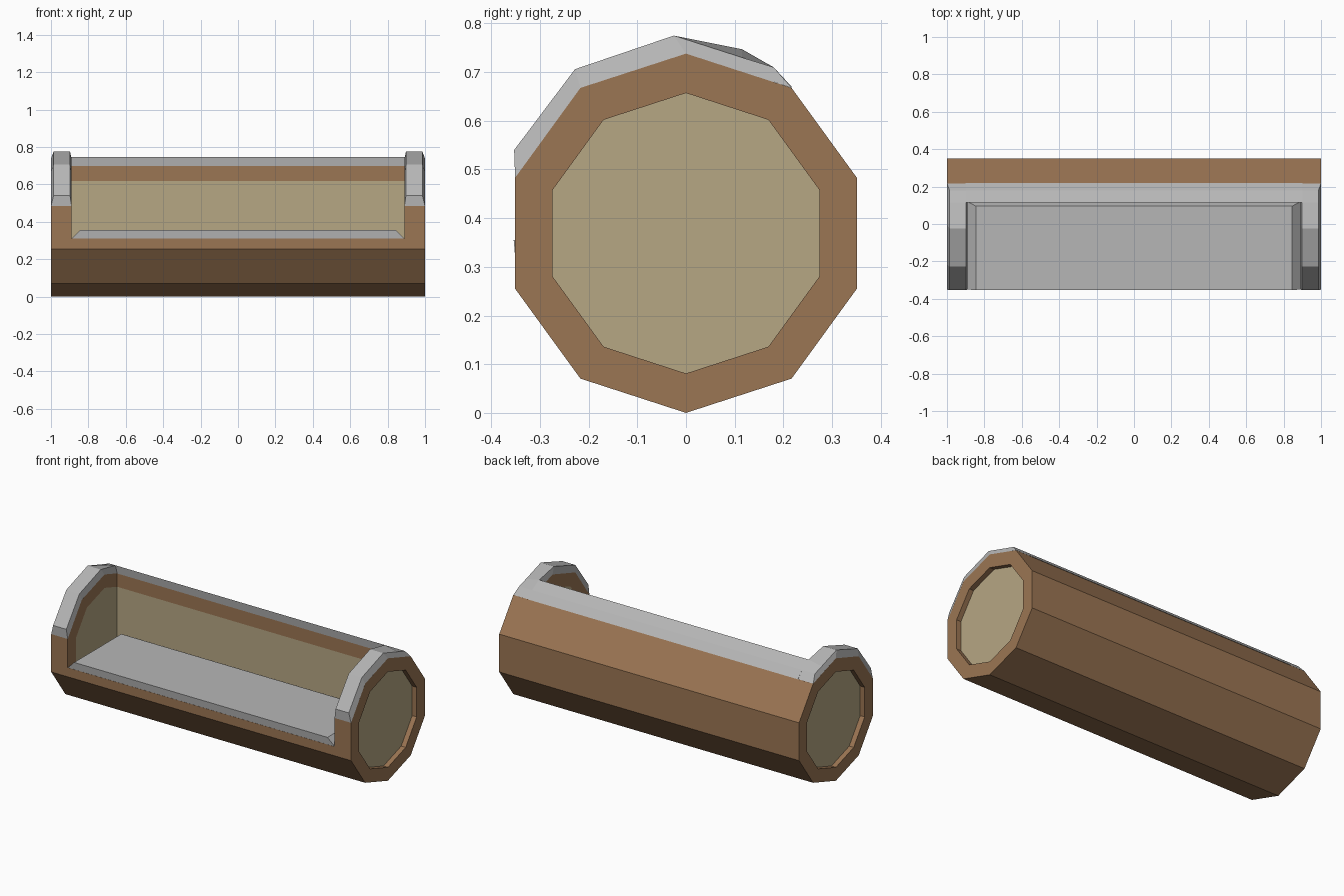
import bpy, bmesh, math

if "Cube" in bpy.data.objects:
    bpy.data.objects.remove(bpy.data.objects["Cube"], do_unlink=True)


def material(name, rgb):
    m = bpy.data.materials.new(name)
    m.use_nodes = True
    m.diffuse_color = (*rgb, 1)
    bsdf = m.node_tree.nodes["Principled BSDF"]
    bsdf.inputs["Base Color"].default_value = (*rgb, 1)
    bsdf.inputs["Roughness"].default_value = 0.9
    return m


bark = material("bark brown", (0.33, 0.18, 0.087))
wood = material("pale wood", (0.47, 0.385, 0.23))
snow = material("snow grey", (0.47, 0.47, 0.47))


def loft(name, sections, mat, closed=False):
    """Skin matching loops of points; closed joins the last loop to the first."""
    bm = bmesh.new()
    rings = [[bm.verts.new(p) for p in s] for s in sections]
    n = len(rings[0])
    pairs = list(zip(rings, rings[1:]))
    if closed:
        pairs.append((rings[-1], rings[0]))
    else:
        bm.faces.new(rings[0])
        bm.faces.new(rings[-1])
    for a, b in pairs:
        for i in range(n):
            j = (i + 1) % n
            bm.faces.new((a[i], a[j], b[j], b[i]))
    bmesh.ops.recalc_face_normals(bm, faces=bm.faces)
    me = bpy.data.meshes.new(name)
    bm.to_mesh(me)
    bm.free()
    me.materials.append(mat)
    ob = bpy.data.objects.new(name, me)
    bpy.context.collection.objects.link(ob)
    return ob


def rectangle(x, y0, y1, z):
    return [(-x, y0, z), (x, y0, z), (x, y1, z), (-x, y1, z)]


# Ten-sided log: a bark tube around a core recessed at both ends
R, CORE, SIDES = 0.369, 0.288, 10


def rim(radius):
    turns = [math.tau * k / SIDES for k in range(SIDES)]
    return [(radius * math.sin(a), R + radius * math.cos(a)) for a in turns]


tube = [[(-1, *o), (1, *o), (1, *i), (-1, *i)]
        for o, i in zip(rim(R), rim(CORE))]
log_bark = loft("log_bark", tube, bark, closed=True)
log_core = loft("log_core", [[(x, *p) for p in rim(CORE)]
                             for x in (-0.97, 0.97)], wood)

# Seat opening cut through the front and top
FLOOR, BACK, END = 0.31, 0.12, 0.89
cutter = loft("seat_cutter", [rectangle(END, -1, BACK, z) for z in (FLOOR, 1)], wood)
cutter.hide_render = True
for ob, mat in ((log_bark, bark), (log_core, wood)):
    cutter.data.materials[0] = mat
    mod = ob.modifiers.new("opening", "BOOLEAN")
    mod.operation = "DIFFERENCE"
    mod.solver = "EXACT"
    mod.object = cutter
    bpy.context.view_layer.objects.active = ob
    bpy.ops.object.modifier_apply(modifier=mod.name)
bpy.data.objects.remove(cutter, do_unlink=True)

# Snow on the seat, with sloped edges
loft("seat_snow", [rectangle(END, -0.35, BACK, FLOOR),
                   rectangle(0.845, -0.354, 0.095, 0.355)], snow)

# Snow along the top of the backrest
strip = [(0.12, 0.698), (0.115, 0.747), (0.18, 0.71), (0.219, 0.668)]
loft("back_snow", [[(x, *p) for p in strip] for x in (-0.9, 0.9)], snow)

# Snow arches over both ends: base point, then crest point, as (y, z)
arch = [((-0.351, 0.483), (-0.353, 0.54)),
        ((-0.217, 0.667), (-0.228, 0.706)),
        ((0, 0.738), (-0.025, 0.775)),
        ((0.115, 0.7), (0.115, 0.73)),
        ((0.217, 0.668), (0.18, 0.71))]
for side, label in ((1, "left"), (-1, "right")):
    sections = []
    for base, (y, z) in arch:
        inner_z = 0.747 if y == 0.115 else z
        sections.append([(side * END, *base), (side, *base),
                         (side * 0.986, y, z), (side * 0.898, y, inner_z)])
    loft(label + "_arch_snow", sections, snow)
